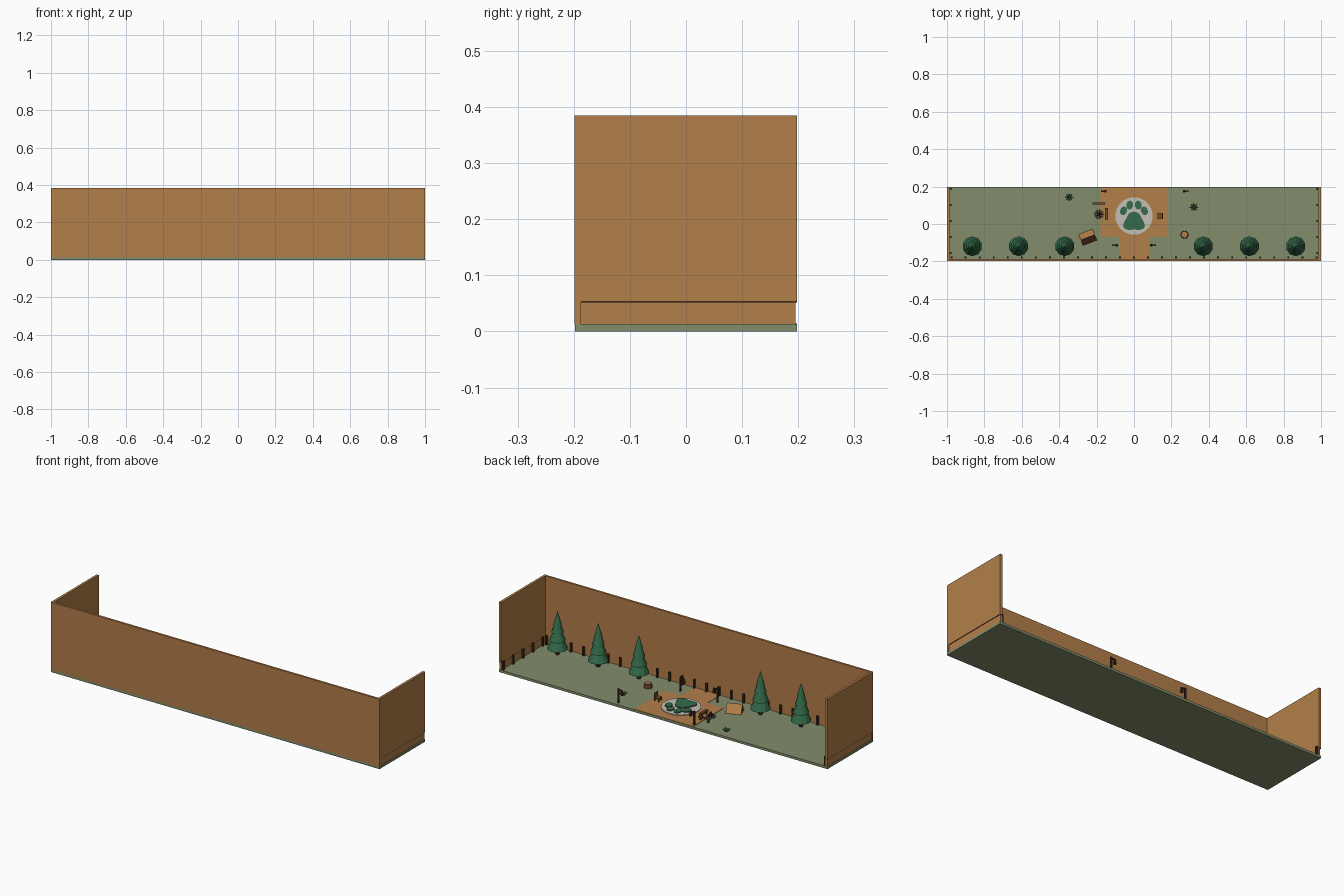
import bpy, bmesh, math
from mathutils import Matrix, Vector

if "Cube" in bpy.data.objects:
    bpy.data.objects.remove(bpy.data.objects["Cube"])


def material(name, rgb):
    m = bpy.data.materials.new(name)
    m.diffuse_color = (*rgb, 1)
    m.use_nodes = True
    m.node_tree.nodes["Principled BSDF"].inputs["Base Color"].default_value = m.diffuse_color
    return m


TAN = material("tan_wood", (0.45, 0.21, 0.068))
GRASS = material("grass_green", (0.223, 0.27, 0.148))
PINE = material("pine_green", (0.035, 0.15, 0.07))
DARK = material("dark_brown", (0.05, 0.024, 0.012))
BROWN = material("mid_brown", (0.16, 0.065, 0.025))
PALE = material("pale_stone", (0.56, 0.53, 0.47))
GREY = material("grey_stone", (0.2, 0.19, 0.18))
G = 0.013  # grass level


def finish(name, bm, *mats):
    bmesh.ops.recalc_face_normals(bm, faces=bm.faces)
    me = bpy.data.meshes.new(name)
    bm.to_mesh(me)
    bm.free()
    for m in mats:
        me.materials.append(m)
    ob = bpy.data.objects.new(name, me)
    bpy.context.collection.objects.link(ob)
    return ob


def add_box(bm, lo, hi, rot=None):
    lo, hi = Vector(lo), Vector(hi)
    mat = Matrix.Translation((lo + hi) / 2) @ (rot or Matrix()) @ Matrix.Diagonal((*(hi - lo), 1))
    bmesh.ops.create_cube(bm, size=1, matrix=mat)


def add_cone(bm, x, y, z0, z1, r0, r1, n, rot=None):
    mat = Matrix.Translation((x, y, (z0 + z1) / 2)) @ (rot or Matrix())
    return bmesh.ops.create_cone(bm, cap_ends=True, segments=n, radius1=r0, radius2=r1,
                                 depth=z1 - z0, matrix=mat)


def box(name, lo, hi, mat):
    bm = bmesh.new()
    add_box(bm, lo, hi)
    return finish(name, bm, mat)


def plate(name, pts, z0, z1, mat):
    bm = bmesh.new()
    f = bm.faces.new([bm.verts.new((x, y, z0)) for x, y in pts])
    ext = bmesh.ops.extrude_face_region(bm, geom=[f])
    bmesh.ops.translate(bm, verts=[v for v in ext["geom"] if isinstance(v, bmesh.types.BMVert)],
                        vec=(0, 0, z1 - z0))
    return finish(name, bm, mat)


def ellipse(cx, cy, rx, ry, n=20, tilt=0.0):
    c, s = math.cos(tilt), math.sin(tilt)
    out = []
    for i in range(n):
        a = 2 * math.pi * i / n
        u, v = rx * math.cos(a), ry * math.sin(a)
        out.append((cx + u * c - v * s, cy + u * s + v * c))
    return out


# Ground and dirt clearing
box("ground", (-1, -0.198, 0), (1, 0.198, G), GRASS)
box("dirt_clearing", (-0.18, -0.07, G - 0.002), (0.178, 0.197, G + 0.002), TAN)
box("dirt_path", (-0.08, -0.187, G - 0.002), (0.08, -0.07, G + 0.002), TAN)

# Walls: front panel, side panels with a slightly recessed base
box("front_wall", (-1, -0.199, G), (1, -0.187, 0.385), TAN)
for s, side in ((-1, "left"), (1, "right")):
    xs = sorted((s * 0.986, s * 1.0))
    xb = sorted((s * 0.986, s * 0.997))
    box(side + "_wall", (xs[0], -0.187, 0.054), (xs[1], 0.198, 0.385), TAN)
    box(side + "_wall_base", (xb[0], -0.187, G), (xb[1], 0.195, 0.052), TAN)
    box(side + "_wall_joint", (xs[0], -0.187, 0.052), (xs[1], 0.198, 0.054), DARK)

# Fence posts along the walls
bm = bmesh.new()
posts = [(k * 0.075, -0.179) for k in range(-13, 14)]
posts += [(s * 0.98, y) for s in (-1, 1) for y in (-0.155, -0.07, 0.016, 0.102, 0.187)]
for x, y in posts:
    add_box(bm, (x - 0.005, y - 0.005, G), (x + 0.005, y + 0.005, 0.062))
finish("fence_posts", bm, DARK)

# Pine trees: trunk and stacked cones
for i, x in enumerate((-0.865, -0.617, -0.37, 0.37, 0.617, 0.865)):
    bm = bmesh.new()
    add_cone(bm, x, -0.119, G, 0.06, 0.011, 0.009, 8)
    finish(f"tree_trunk_{i}", bm, DARK)
    bm = bmesh.new()
    for z0, z1, r0, r1 in ((0.045, 0.125, 0.053, 0.016), (0.09, 0.165, 0.042, 0.012),
                           (0.135, 0.205, 0.032, 0.008), (0.175, 0.25, 0.022, 0.0005)):
        add_cone(bm, x, -0.119, z0, z1, r0, r1, 10)
    finish(f"tree_crown_{i}", bm, PINE)

# Round stone pad with a planted paw shape
plate("stone_pad", ellipse(0, 0.043, 0.1, 0.1, 32), G, G + 0.006, PALE)
half = [(0.0, -0.03), (0.03, -0.032), (0.05, -0.026), (0.059, -0.01), (0.052, 0.012),
        (0.04, 0.032), (0.03, 0.052), (0.016, 0.063), (0.0, 0.066)]
plate("paw_pad", half + [(-x, y) for x, y in half[-2:0:-1]], G + 0.005, G + 0.012, PINE)
for s in (-1, 1):
    plate("paw_outer_toe", ellipse(s * 0.056, 0.07, 0.018, 0.024, 16, s * 0.35), G + 0.005, G + 0.012, PINE)
    plate("paw_inner_toe", ellipse(s * 0.023, 0.101, 0.018, 0.024, 16, s * 0.1), G + 0.005, G + 0.012, PINE)

# Ridge tent
bm = bmesh.new()
w, d, h = 0.04, 0.032, 0.045
ends = [[bm.verts.new(p) for p in ((x, -d, 0), (x, d, 0), (x, 0, h))] for x in (-w, w)]
a, b = ends
bm.faces.new(a)
bm.faces.new(b)
for i in range(3):
    j = (i + 1) % 3
    bm.faces.new((a[i], a[j], b[j], b[i]))
bm.normal_update()
bmesh.ops.recalc_face_normals(bm, faces=bm.faces)
for f in bm.faces:
    f.material_index = 0 if f.normal.y > 0.3 else 1
tent = finish("tent", bm, TAN, BROWN)
tent.location = (-0.247, -0.071, G)
tent.rotation_euler.z = math.radians(21)

# Log benches by the fire
bm = bmesh.new()
add_box(bm, (-0.222, 0.105, 0.027), (-0.155, 0.115, 0.035))
add_box(bm, (-0.154, 0.025, 0.027), (-0.138, 0.085, 0.035))
for x, y in ((-0.213, 0.11), (-0.164, 0.11), (-0.146, 0.035), (-0.146, 0.075)):
    add_box(bm, (x - 0.005, y - 0.005, G), (x + 0.005, y + 0.005, 0.028))
finish("log_benches", bm, BROWN)

# Campfire: stone ring and leaning logs
fx, fy = -0.187, 0.052
bm = bmesh.new()
for i in range(9):
    t = 2 * math.pi * i / 9
    bmesh.ops.create_icosphere(bm, subdivisions=1, radius=0.006, matrix=Matrix.Translation(
        (fx + 0.02 * math.cos(t), fy + 0.02 * math.sin(t), G + 0.004)))
finish("fire_ring", bm, GREY)
bm = bmesh.new()
for i in range(5):
    t = 2 * math.pi * i / 5
    rot = Matrix.Rotation(t, 4, "Z") @ Matrix.Rotation(-0.45, 4, "Y")
    add_cone(bm, fx + 0.007 * math.cos(t), fy + 0.007 * math.sin(t), G, G + 0.032, 0.004, 0.003, 6, rot)
finish("fire_logs", bm, DARK)

# Wooden chair
bm = bmesh.new()
add_box(bm, (0.125, 0.028, 0.028), (0.155, 0.058, 0.034))
add_box(bm, (0.15, 0.028, 0.034), (0.155, 0.058, 0.056))
for x in (0.128, 0.152):
    for y in (0.031, 0.055):
        add_box(bm, (x - 0.003, y - 0.003, G), (x + 0.003, y + 0.003, 0.029))
finish("chair", bm, BROWN)

# Tree stump with cut top
bm = bmesh.new()
add_cone(bm, 0.27, -0.057, G, 0.036, 0.021, 0.02, 12)
finish("stump", bm, BROWN)
bm = bmesh.new()
add_cone(bm, 0.27, -0.057, 0.035, 0.038, 0.015, 0.015, 12)
finish("stump_top", bm, TAN)

# Spiky shrubs
for name, x, y in (("left_shrub", -0.347, 0.143), ("right_shrub", 0.32, 0.09)):
    bm = bmesh.new()
    for i in range(8):
        t = 2 * math.pi * i / 8
        rot = Matrix.Rotation(t, 4, "Z") @ Matrix.Rotation(1.0, 4, "Y")
        add_cone(bm, x + 0.011 * math.cos(t), y + 0.011 * math.sin(t),
                 G - 0.005, G + 0.021, 0.006, 0.0005, 4, rot)
    finish(name, bm, PINE)

# Lamp posts with an arm and hanging lantern, arms toward the centre
for i, (x, y) in enumerate(((-0.173, 0.175), (0.288, 0.175), (-0.113, -0.113), (0.113, -0.113))):
    s = -1 if x > 0 else 1
    bm = bmesh.new()
    add_box(bm, (x - 0.004, y - 0.004, G), (x + 0.004, y + 0.004, 0.09))
    xa = sorted((x, x + s * 0.026))
    add_box(bm, (xa[0], y - 0.003, 0.08), (xa[1], y + 0.003, 0.086))
    xl = x + s * 0.021
    add_box(bm, (xl - 0.006, y - 0.006, 0.058), (xl + 0.006, y + 0.006, 0.076))
    add_box(bm, (xl - 0.001, y - 0.001, 0.075), (xl + 0.001, y + 0.001, 0.081))
    finish(f"lamp_post_{i}", bm, DARK)
